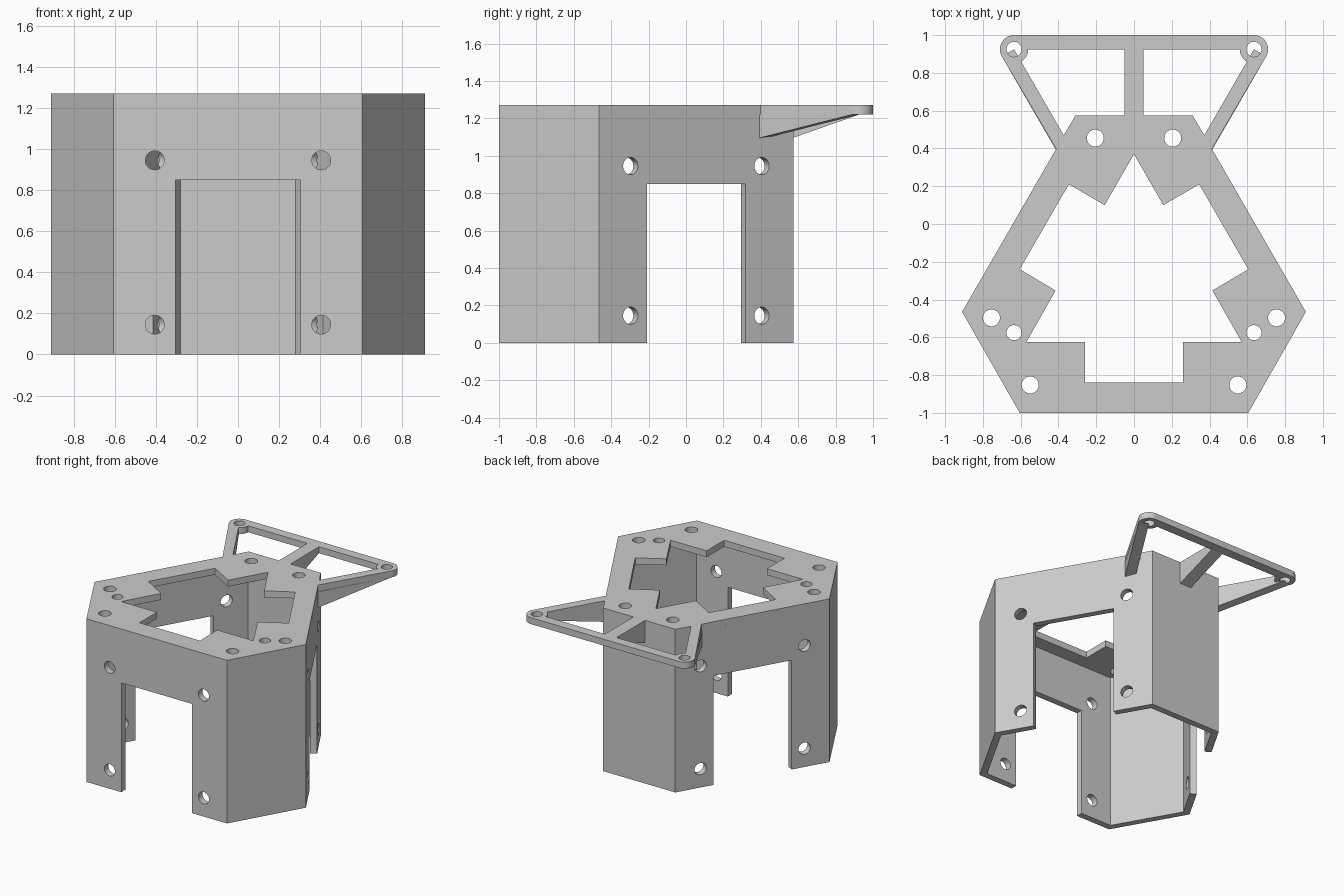
import bpy, bmesh
from math import cos, sin, pi, radians
from mathutils import Matrix, Vector

old = bpy.data.objects.get("Cube")
if old:
    bpy.data.objects.remove(old, do_unlink=True)

HEIGHT, THICK = 1.27, 0.05
DECK_Z = HEIGHT - THICK
CENTRE = Vector((0, -0.298, 0))          # axis of the three-fold body
EAR, EAR_R = Vector((0.635, 0.925)), 0.075

grey = bpy.data.materials.new("light_grey")
grey.use_nodes = True
grey.diffuse_color = (0.6, 0.6, 0.6, 1)
grey.node_tree.nodes["Principled BSDF"].inputs["Base Color"].default_value = (0.6, 0.6, 0.6, 1)


def arc(c, r, start, end, n):
    angles = [radians(start + (end - start) * i / n) for i in range(n + 1)]
    return [(c[0] + r * cos(a), c[1] + r * sin(a)) for a in angles]


def circle(c, r):
    return arc(c, r, 0, 360, 32)[:-1]


def mirrored(points):
    return [(-x, y) for x, y in reversed(points)]


def turn(angle):
    """Rotation about the body axis."""
    return Matrix.Translation(CENTRE) @ Matrix.Rotation(radians(angle), 4, 'Z') @ Matrix.Translation(-CENTRE)


def turned(points, angle):
    return [tuple((turn(angle) @ Vector((x, y, 0))).xy) for x, y in points]


def add_object(name, bm):
    mesh = bpy.data.meshes.new(name)
    bmesh.ops.recalc_face_normals(bm, faces=bm.faces)
    bm.to_mesh(mesh)
    bm.free()
    mesh.materials.append(grey)
    obj = bpy.data.objects.new(name, mesh)
    bpy.context.collection.objects.link(obj)
    return obj


def plate(name, loops, z0, z1):
    """Extrude an outline, with further loops as holes, from z0 to z1."""
    curve = bpy.data.curves.new(name, 'CURVE')
    curve.dimensions, curve.fill_mode = '2D', 'BOTH'
    curve.extrude = (z1 - z0) / 2
    for loop in loops:
        spline = curve.splines.new('POLY')
        spline.points.add(len(loop) - 1)
        for p, (x, y) in zip(spline.points, loop):
            p.co = (x, y, 0, 1)
        spline.use_cyclic_u = True
    temp = bpy.data.objects.new(name + "_outline", curve)
    bpy.context.collection.objects.link(temp)
    bpy.context.view_layer.update()
    mesh = bpy.data.meshes.new_from_object(
        temp.evaluated_get(bpy.context.evaluated_depsgraph_get()))
    bm = bmesh.new()
    bm.from_mesh(mesh)
    bpy.data.objects.remove(temp, do_unlink=True)
    bpy.data.meshes.remove(mesh)
    bmesh.ops.remove_doubles(bm, verts=bm.verts, dist=0.0001)
    bmesh.ops.translate(bm, verts=bm.verts, vec=(0, 0, (z0 + z1) / 2))
    return add_object(name, bm)


def rib(name, origin, direction, side, length, width):
    """Wedge under the deck, deepest at its origin."""
    o, d, s = (Vector((*v, 0)) for v in (origin, direction, side))
    bm = bmesh.new()
    ends = []
    for offset in (0, width):
        base = o + s * offset
        ends.append([bm.verts.new(base + d * t + Vector((0, 0, z)))
                     for t, z in ((0, 1.095), (length, DECK_Z), (0, DECK_Z))])
    a, b = ends
    bm.faces.new(a)
    bm.faces.new(b[::-1])
    for i in range(3):
        j = (i + 1) % 3
        bm.faces.new((a[i], b[i], b[j], a[j]))
    return add_object(name, bm)


# Body outline: three wide walls joined by three narrow ones
half_body = [(0.605, -1), (0.91, -0.465), (0.31, 0.575)]
hexagon = half_body + mirrored(half_body)
c = CENTRE.xy
inner = []
for i, p in enumerate(hexagon):
    v = Vector(p)
    to_next = (Vector(hexagon[(i + 1) % 6]) - v).normalized()
    to_last = (Vector(hexagon[i - 1]) - v).normalized()
    inner.append(tuple(v + (to_next + to_last) * THICK / sin(pi / 3)))
walls = plate("body_walls", [hexagon, inner], 0, DECK_Z)

# Doorways and bolt holes cut through the wide walls
bm = bmesh.new()
for angle in (0, 120, 240):
    box = Matrix.Translation((0, -1, 0.375)) @ Matrix.Diagonal((0.61, 0.3, 0.95, 1))
    bmesh.ops.create_cube(bm, size=1, matrix=turn(angle) @ box)
    for x in (-0.405, 0.405):
        for z in (0.145, 0.945):
            pin = Matrix.Translation((x, -1, z)) @ Matrix.Rotation(pi / 2, 4, 'X')
            bmesh.ops.create_cone(bm, cap_ends=True, segments=32, radius1=0.046,
                                  radius2=0.046, depth=0.3, matrix=turn(angle) @ pin)
cutter = add_object("wall_cutter", bm)
cutter.hide_render = True
cut = walls.modifiers.new("openings", 'BOOLEAN')
cut.operation, cut.solver, cut.object = 'DIFFERENCE', 'EXACT', cutter
bpy.context.view_layer.update()
walls.data = bpy.data.meshes.new_from_object(
    walls.evaluated_get(bpy.context.evaluated_depsgraph_get()))
walls.modifiers.clear()
bpy.data.objects.remove(cutter, do_unlink=True)

# Deck with the rear frame, central opening, frame windows and bolt holes
half_deck = [(0.605, -1), (0.91, -0.465), (0.412, 0.398)] + arc(EAR, EAR_R, -30, 90, 12)
half_opening = [(0.26, -0.84), (0.26, -0.625), (0.57, -0.625), (0.415, -0.352),
                (0.605, -0.24), (0.345, 0.21), (0.155, 0.1)]
opening = half_opening + [(0, 0.37)] + mirrored(half_opening)
window = [(0.05, 0.925), (0.05, 0.575), (0.31, 0.575), (0.372, 0.47)] + arc(EAR, EAR_R, 240, 180, 8)
loops = [half_deck + mirrored(half_deck), opening, window, mirrored(window)]
for side in (-1, 1):
    loops.append(circle((side * EAR.x, EAR.y), 0.04))
    loops.append(circle((side * 0.635, -0.575), 0.04))
    for angle in (0, 120, 240):
        loops.append(turned(circle((side * 0.205, 0.455), 0.045), angle))
deck = plate("top_deck", loops, DECK_Z, HEIGHT)

# Sloping ribs that carry the rear frame
for side, label in ((1, "left"), (-1, "right")):
    along = Vector((side * cos(pi / 3), sin(pi / 3)))
    across = Vector((-side * cos(pi / 6), sin(pi / 6)))
    tip = Vector((side * EAR.x, EAR.y)) - across * EAR_R
    rib(label + "_frame_rib", tip - along * 0.573, along, across, 0.573, EAR_R)
rib("middle_frame_rib", (-0.05, 0.57), (0, 1), (1, 0), 0.355, 0.1)

# Round the hole walls while keeping the edges crisp
bpy.ops.object.select_all(action='DESELECT')
for obj in (walls, deck):
    obj.select_set(True)
bpy.context.view_layer.objects.active = deck
bpy.ops.object.shade_smooth_by_angle(angle=radians(25))
